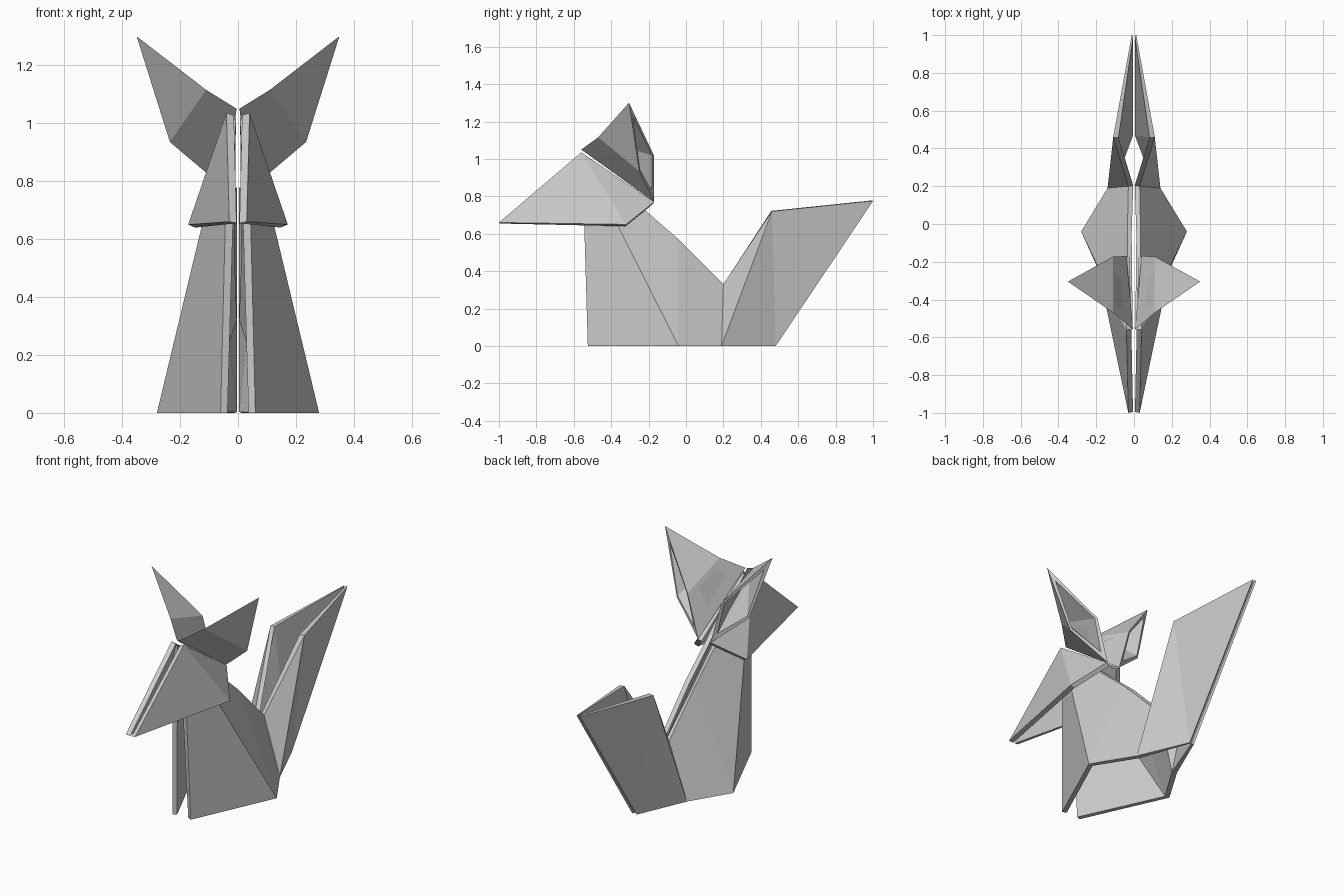
import bpy
import bmesh
from mathutils import Vector

if "Cube" in bpy.data.objects:
    bpy.data.objects.remove(bpy.data.objects["Cube"])

paper = bpy.data.materials.new("grey paper")
paper.diffuse_color = (0.6, 0.6, 0.6, 1)
paper.use_nodes = True
paper.node_tree.nodes["Principled BSDF"].inputs["Base Color"].default_value = paper.diffuse_color


def make_object(name, verts, faces):
    """Build one half, then mirror it across the centre."""
    mesh = bpy.data.meshes.new(name)
    mesh.from_pydata([tuple(v) for v in verts], [], faces)
    bm = bmesh.new()
    bm.from_mesh(mesh)
    bmesh.ops.recalc_face_normals(bm, faces=bm.faces)
    bm.to_mesh(mesh)
    bm.free()
    mesh.materials.append(paper)
    obj = bpy.data.objects.new(name, mesh)
    bpy.context.collection.objects.link(obj)
    mirror = obj.modifiers.new("mirror", 'MIRROR')
    mirror.use_mirror_merge = False
    return obj


def close_shell(outer, inner, faces):
    """Join outer and inner skins with a rim along the open edges."""
    n = len(outer)
    edges = [(f[i], f[(i + 1) % len(f)]) for f in faces for i in range(len(f))]
    open_edges = [(a, b) for a, b in edges if edges.count((a, b)) + edges.count((b, a)) == 1]
    all_faces = list(faces) + [[i + n for i in reversed(f)] for f in faces]
    all_faces += [[b, a, a + n, b + n] for a, b in open_edges]
    return list(outer) + list(inner), all_faces


def folded_sheet(name, points, faces, thick):
    """Thick folded sheet whose outside faces +x, kept off the centre and the floor."""
    names = list(points)
    outer = [Vector(points[k]) for k in names]
    faces = [[names.index(k) for k in f] for f in faces]
    bm = bmesh.new()
    bv = [bm.verts.new(p) for p in outer]
    for f in faces:
        face = bm.faces.new([bv[i] for i in f])
        face.normal_update()
        if face.normal.x < 0:
            face.normal_flip()
    inner = []
    for v in bv:
        v.normal_update()
        p = v.co - v.normal * thick * min(v.calc_shell_factor(), 1.4)
        inner.append(Vector((max(p.x, 0.004), p.y, max(p.z, 0))))
    bm.free()
    return make_object(name, *close_shell(outer, inner, faces))


# Body and tail: one folded sheet on each side
folded_sheet("body_and_tail", {
    "neck": (0.035, -0.555, 1.02),
    "front_foot": (0.06, -0.525, 0),
    "hip": (0.28, -0.04, 0),
    "back": (0.035, -0.04, 0.57),
    "saddle": (0.03, 0.2, 0.33),
    "rear_foot": (0.14, 0.19, 0),
    "tail_corner": (0.11, 0.46, 0.72),
    "tail_base": (0.014, 0.48, 0),
    "tail_tip": (0.012, 1.0, 0.775),
}, [
    ("neck", "front_foot", "hip"),
    ("neck", "hip", "back"),
    ("back", "hip", "rear_foot", "saddle"),
    ("saddle", "rear_foot", "tail_corner"),
    ("tail_corner", "rear_foot", "tail_base"),
    ("tail_corner", "tail_base", "tail_tip"),
], 0.026)

# Head: muzzle and cheek facets
folded_sheet("head", {
    "nose": (0.03, -1.0, 0.66),
    "crown": (0.04, -0.56, 1.035),
    "cheek": (0.172, -0.32, 0.65),
    "nape": (0.045, -0.17, 0.77),
}, [("nose", "crown", "cheek"), ("crown", "cheek", "nape")], 0.026)

# Ears: folded cups opening to the outside and back
ear = [Vector(p) for p in (
    (0.005, -0.56, 1.05),    # 0 root
    (0.11, -0.47, 1.115),    # 1 ridge
    (0.35, -0.305, 1.30),    # 2 tip
    (0.235, -0.25, 0.935),   # 3 outer corner
    (0.11, -0.172, 1.02),    # 4 inner corner
    (0.04, -0.17, 0.77))]    # 5 base
centre = (ear[2] + ear[3] + ear[4] + ear[5]) / 4
inset = (0.3, 0.25, 0.25, 0.16, 0.16, 0.25)
cup = [p.lerp(centre, t) for p, t in zip(ear, inset)]
make_object("ears", *close_shell(ear, cup, [
    (0, 1, 3, 5), (1, 2, 3), (1, 0, 5, 4), (2, 1, 4)]))
